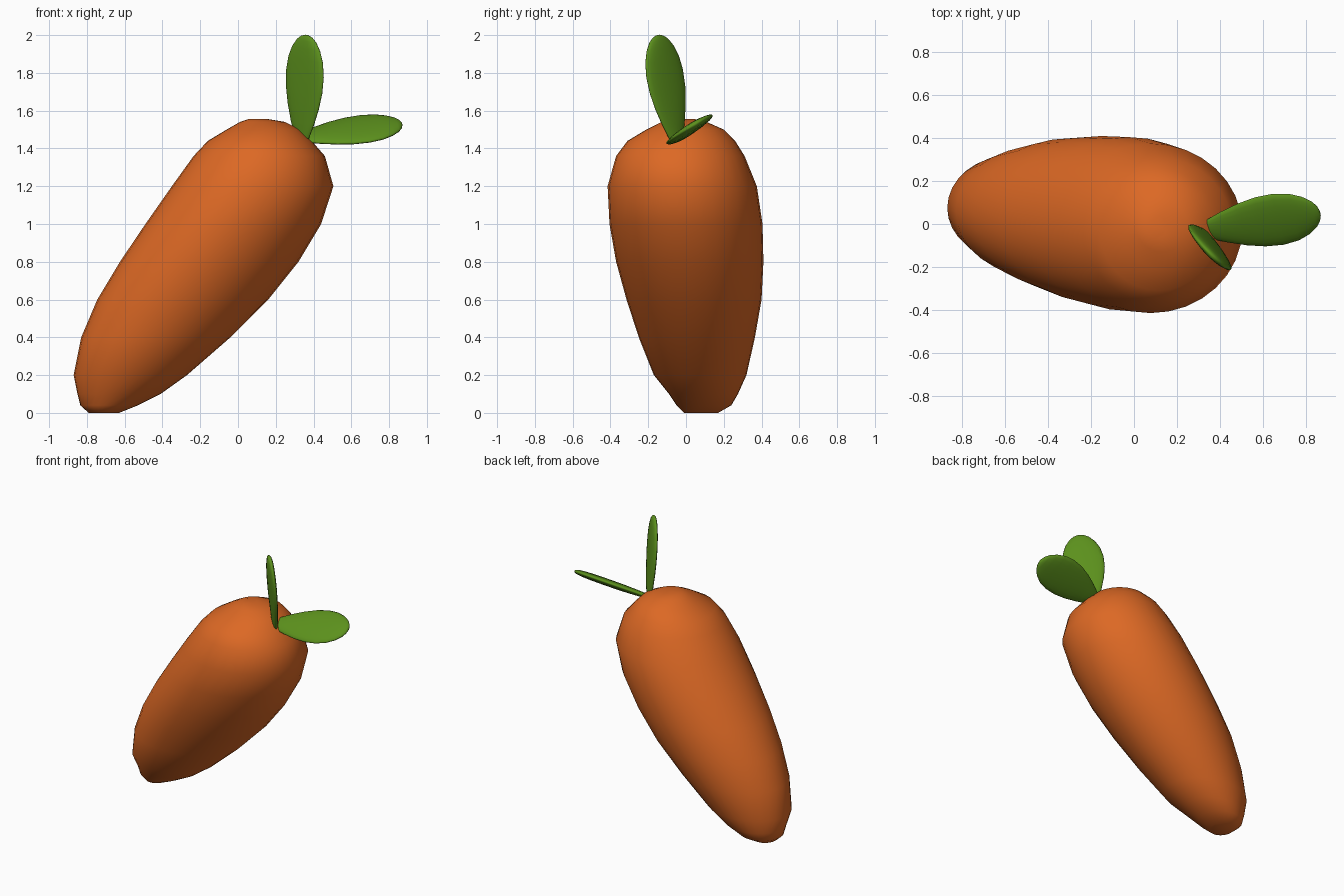
import bpy, bmesh, math
from mathutils import Vector

if "Cube" in bpy.data.objects:
    bpy.data.objects.remove(bpy.data.objects["Cube"])


def material(name, color):
    m = bpy.data.materials.new(name)
    m.diffuse_color = color
    m.use_nodes = True
    m.node_tree.nodes["Principled BSDF"].inputs["Base Color"].default_value = m.diffuse_color
    return m


def loft(name, rings, mat):
    """Skin a list of closed point rings and cap both ends."""
    bm = bmesh.new()
    loops = [[bm.verts.new(p) for p in ring] for ring in rings]
    n = len(loops[0])
    for a, b in zip(loops, loops[1:]):
        for i in range(n):
            j = (i + 1) % n
            bm.faces.new((a[i], a[j], b[j], b[i]))
    bm.faces.new(loops[0])
    bm.faces.new(loops[-1])
    bmesh.ops.recalc_face_normals(bm, faces=bm.faces)
    mesh = bpy.data.meshes.new(name)
    bm.to_mesh(mesh)
    bm.free()
    mesh.materials.append(mat)
    for p in mesh.polygons:
        p.use_smooth = True
    ob = bpy.data.objects.new(name, mesh)
    bpy.context.collection.objects.link(ob)
    return ob


def ellipse(center, u, v, n):
    return [center + u * math.cos(2 * math.pi * i / n) + v * math.sin(2 * math.pi * i / n)
            for i in range(n)]


orange = material("carrot_orange", (0.72, 0.14, 0.018, 1))
green = material("leaf_green", (0.107, 0.283, 0.012, 1))

# Leaning root: level slices given as z, x min, x max, y min, y max
slices = [
    (0.00, -0.79, -0.63, -0.01, 0.17),
    (0.04, -0.835, -0.53, -0.05, 0.24),
    (0.10, -0.85, -0.41, -0.09, 0.275),
    (0.20, -0.87, -0.27, -0.17, 0.32),
    (0.40, -0.83, -0.04, -0.25, 0.365),
    (0.60, -0.745, 0.16, -0.315, 0.40),
    (0.80, -0.625, 0.32, -0.37, 0.41),
    (1.00, -0.49, 0.44, -0.405, 0.405),
    (1.20, -0.35, 0.505, -0.415, 0.375),
    (1.36, -0.235, 0.46, -0.37, 0.31),
    (1.44, -0.16, 0.39, -0.31, 0.26),
    (1.50, -0.06, 0.33, -0.21, 0.20),
    (1.54, 0.01, 0.25, -0.13, 0.11),
    (1.557, 0.06, 0.15, -0.07, 0.04),
]
rings = [ellipse(Vector(((x0 + x1) / 2, (y0 + y1) / 2, z)),
                 Vector(((x1 - x0) / 2, 0, 0)), Vector((0, (y1 - y0) / 2, 0)), 32)
         for z, x0, x1, y0, y1 in slices]
loft("carrot_root", rings, orange)

# Leaf blade: share of length, half width, half thickness
blade = [(0, 0.03, 0.012), (0.08, 0.055, 0.017), (0.2, 0.085, 0.02), (0.35, 0.115, 0.023),
         (0.5, 0.135, 0.024), (0.65, 0.14, 0.024), (0.78, 0.128, 0.023), (0.88, 0.102, 0.021),
         (0.95, 0.07, 0.017), (0.985, 0.04, 0.012), (1, 0.012, 0.005)]


def leaf(name, base, tip, side):
    base, axis = Vector(base), Vector(tip) - Vector(base)
    side = Vector(side)
    side = (side - axis * side.dot(axis) / axis.length_squared).normalized()
    flat = axis.normalized().cross(side)
    loft(name, [ellipse(base + axis * t, side * w, flat * h, 20) for t, w, h in blade], green)


leaf("upright_leaf", (0.335, -0.045, 1.42), (0.365, -0.15, 2.0), (1, -1, 0))
leaf("side_leaf", (0.31, -0.03, 1.455), (0.868, 0.05, 1.53), (0, 1, 0.6))
